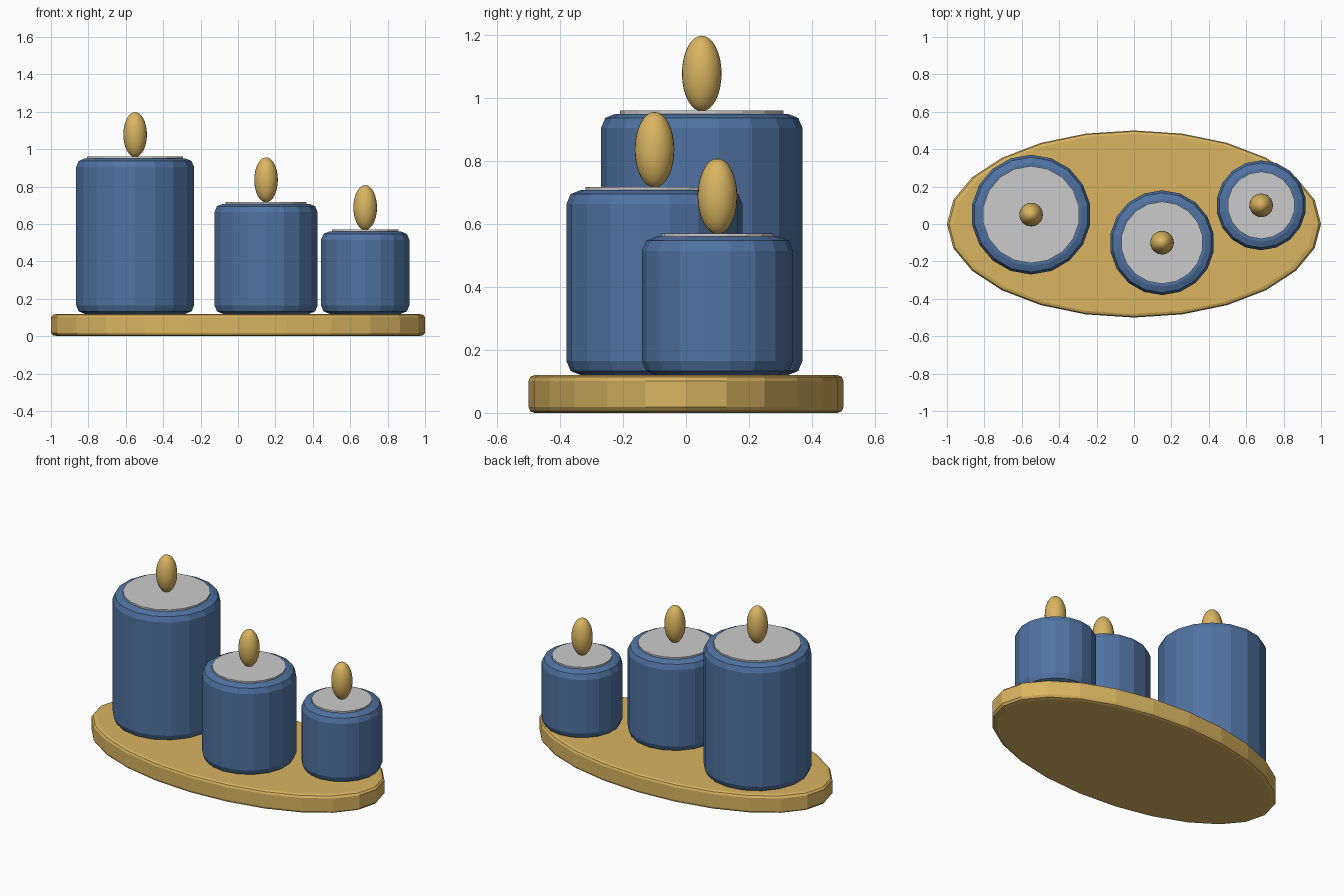
import bpy
from math import radians

if "Cube" in bpy.data.objects:
    bpy.data.objects.remove(bpy.data.objects["Cube"])


def material(name, rgb):
    m = bpy.data.materials.new(name)
    m.diffuse_color = (*rgb, 1)
    m.use_nodes = True
    m.node_tree.nodes["Principled BSDF"].inputs["Base Color"].default_value = m.diffuse_color
    return m


GOLD = material("gold", (0.70, 0.46, 0.12))
BLUE = material("blue", (0.08, 0.17, 0.36))


def cylinder(name, sides, radius, x, y, z0, z1, mat=None, bevel=0):
    bpy.ops.mesh.primitive_cylinder_add(
        vertices=sides, radius=radius, depth=z1 - z0, location=(x, y, (z0 + z1) / 2))
    ob = bpy.context.object
    ob.name = name
    if mat:
        ob.data.materials.append(mat)
    if bevel:
        b = ob.modifiers.new("rounded_rims", 'BEVEL')
        b.width = bevel
        b.segments = 2
        b.limit_method = 'ANGLE'
        b.angle_limit = radians(40)
    return ob


# Oval tray
tray = cylinder("tray", 24, 0.5, 0, 0, 0, 0.12, GOLD, 0.018)
tray.scale.x = 2

# Candles: body, pale wax top and flame
candles = [("tall", -0.55, 0.05, 0.32, 0.95),
           ("medium", 0.15, -0.10, 0.28, 0.708),
           ("short", 0.68, 0.10, 0.24, 0.56)]
for size, x, y, r, top in candles:
    cylinder(size + "_candle", 18, r, x, y, 0.12, top, BLUE, 0.045)
    cylinder(size + "_wax_top", 18, r - 0.06, x, y, top - 0.01, top + 0.01)
    bpy.ops.mesh.primitive_uv_sphere_add(
        segments=24, ring_count=16, radius=1, location=(x, y, top + 0.128))
    flame = bpy.context.object
    flame.name = size + "_flame"
    flame.scale = (0.063, 0.063, 0.12)
    flame.data.materials.append(GOLD)
    bpy.ops.object.shade_smooth()
